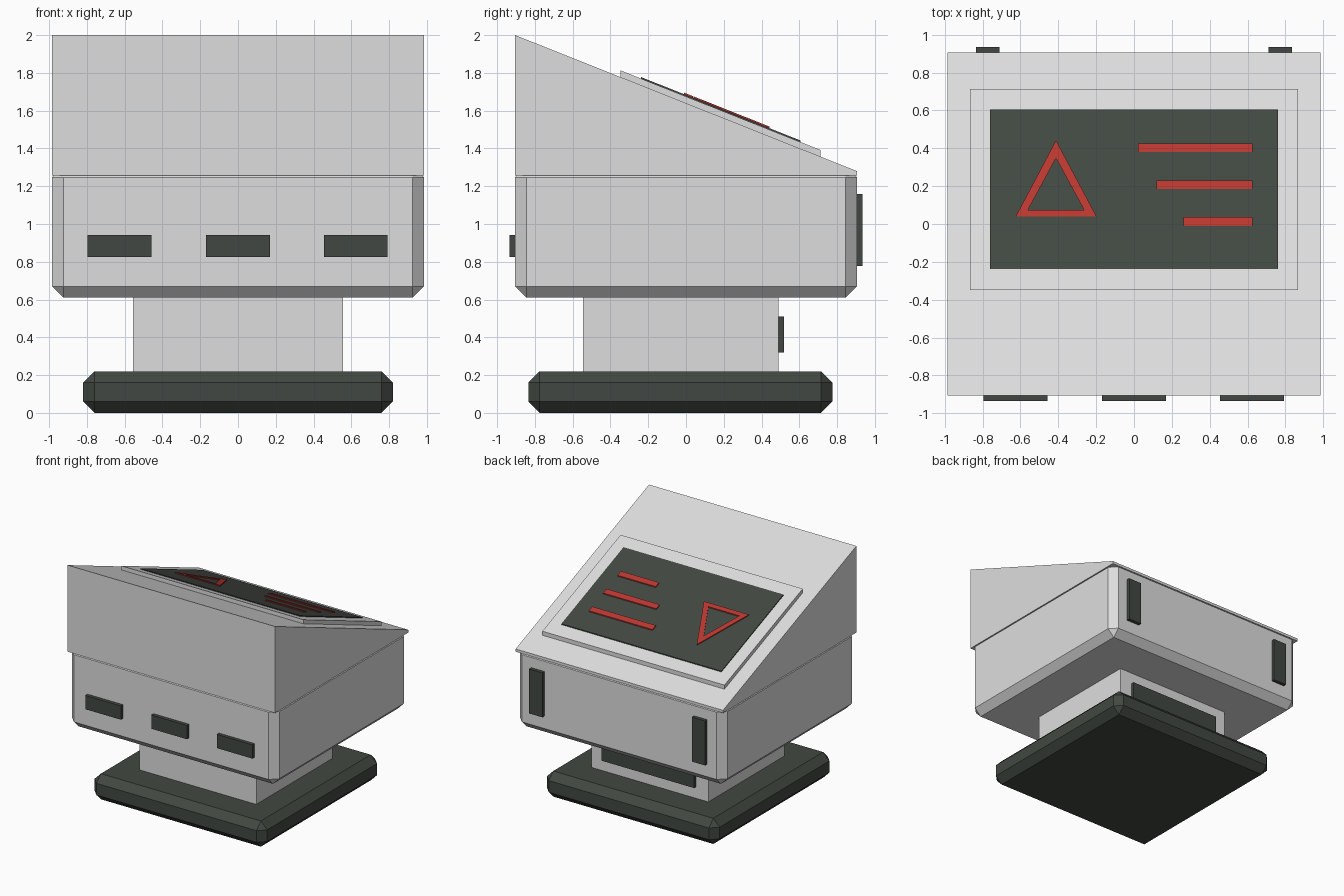
import bpy
import bmesh

if "Cube" in bpy.data.objects:
    bpy.data.objects.remove(bpy.data.objects["Cube"])


def material(name, rgb):
    m = bpy.data.materials.new(name)
    m.diffuse_color = (*rgb, 1)
    m.use_nodes = True
    m.node_tree.nodes["Principled BSDF"].inputs["Base Color"].default_value = m.diffuse_color
    return m


GREY = material("light grey", (0.73, 0.73, 0.73))
DARK = material("dark green grey", (0.054, 0.064, 0.054))
RED = material("display red", (0.49, 0.038, 0.03))


def finish(bm, name, mat):
    bmesh.ops.recalc_face_normals(bm, faces=bm.faces)
    me = bpy.data.meshes.new(name)
    bm.to_mesh(me)
    bm.free()
    me.materials.append(mat)
    ob = bpy.data.objects.new(name, me)
    bpy.context.collection.objects.link(ob)
    return ob


def box_bm(x, y, z):
    bm = bmesh.new()
    bmesh.ops.create_cube(bm, size=1)
    for v in bm.verts:
        v.co = [r[0] if c < 0 else r[1] for c, r in zip(v.co, (x, y, z))]
    return bm


def box(name, x, y, z, mat):
    return finish(box_bm(x, y, z), name, mat)


def chamfer(bm, edges, width):
    bmesh.ops.bevel(bm, geom=edges, offset=width, segments=1,
                    affect='EDGES', profile=0.5)


def slope_z(y):
    """Height of the sloping top at depth y."""
    return 2.0 - 0.72 * (y + 0.905) / 1.81


def slope_slab(name, outline, low, high, mat, hole=None):
    """Vertical-sided plate lying on the slope, optionally with a hole."""
    bm = bmesh.new()

    def loop(pts, h):
        return [bm.verts.new((x, y, slope_z(y) + h)) for x, y in pts]

    def bridge(a, b):
        for i in range(len(a)):
            j = (i + 1) % len(a)
            bm.faces.new((a[i], a[j], b[j], b[i]))

    lo, hi = loop(outline, low), loop(outline, high)
    bridge(lo, hi)
    if hole:
        hole_lo, hole_hi = loop(hole, low), loop(hole, high)
        bridge(hole_lo, hole_hi)
        bridge(lo, hole_lo)
        bridge(hi, hole_hi)
    else:
        bm.faces.new(lo)
        bm.faces.new(hi)
    return finish(bm, name, mat)


def rect(x0, x1, y0, y1):
    return [(x0, y0), (x1, y0), (x1, y1), (x0, y1)]


# Chamfered foot
bm = box_bm((-0.82, 0.82), (-0.835, 0.775), (0, 0.22))
chamfer(bm, bm.edges[:], 0.06)
finish(bm, "foot", DARK)

# Neck and its rear plate
box("neck", (-0.555, 0.555), (-0.545, 0.49), (0.2, 0.63), GREY)
box("neck_rear_plate", (-0.44, 0.44), (0.48, 0.52), (0.32, 0.51), DARK)

# Body: wide chamfer below and on the corners, fine one at the top seam
bm = box_bm((-0.985, 0.985), (-0.905, 0.905), (0.61, 1.257))
chamfer(bm, [e for e in bm.edges if min(v.co.z for v in e.verts) < 1], 0.06)
chamfer(bm, [e for e in bm.edges if min(v.co.z for v in e.verts) > 1.25], 0.01)
finish(bm, "body", GREY)

# Wedge-shaped head
bm = box_bm((-0.985, 0.985), (-0.905, 0.905), (1.257, 2))
for v in bm.verts:
    if v.co.z > 1.5:
        v.co.z = slope_z(v.co.y)
finish(bm, "wedge_head", GREY)

# Front slots
for i, x in enumerate((-0.627, 0, 0.623)):
    box(f"front_slot_{i + 1}", (x - 0.169, x + 0.169), (-0.935, -0.895),
        (0.825, 0.943), DARK)

# Rear slots
for side, s in (("left", -1), ("right", 1)):
    box(f"rear_slot_{side}", sorted((s * 0.71, s * 0.835)), (0.895, 0.935),
        (0.778, 1.16), DARK)

# Screen bezel and screen
slope_slab("screen_bezel", rect(-0.865, 0.865, -0.348, 0.713), -0.01, 0.035, GREY)
slope_slab("screen", rect(-0.76, 0.76, -0.238, 0.605), 0.034, 0.043, DARK)

# Red triangle outline and bars on the screen
slope_slab("warning_triangle", [(-0.625, 0.04), (-0.198, 0.04), (-0.412, 0.442)],
           0.042, 0.0515, RED,
           hole=[(-0.56, 0.075), (-0.264, 0.075), (-0.412, 0.348)])
for i, (x, y) in enumerate(((0.02, 0.403), (0.12, 0.208), (0.262, 0.013))):
    slope_slab(f"display_bar_{i + 1}", rect(x, 0.625, y - 0.023, y + 0.023),
               0.042, 0.0515, RED)
